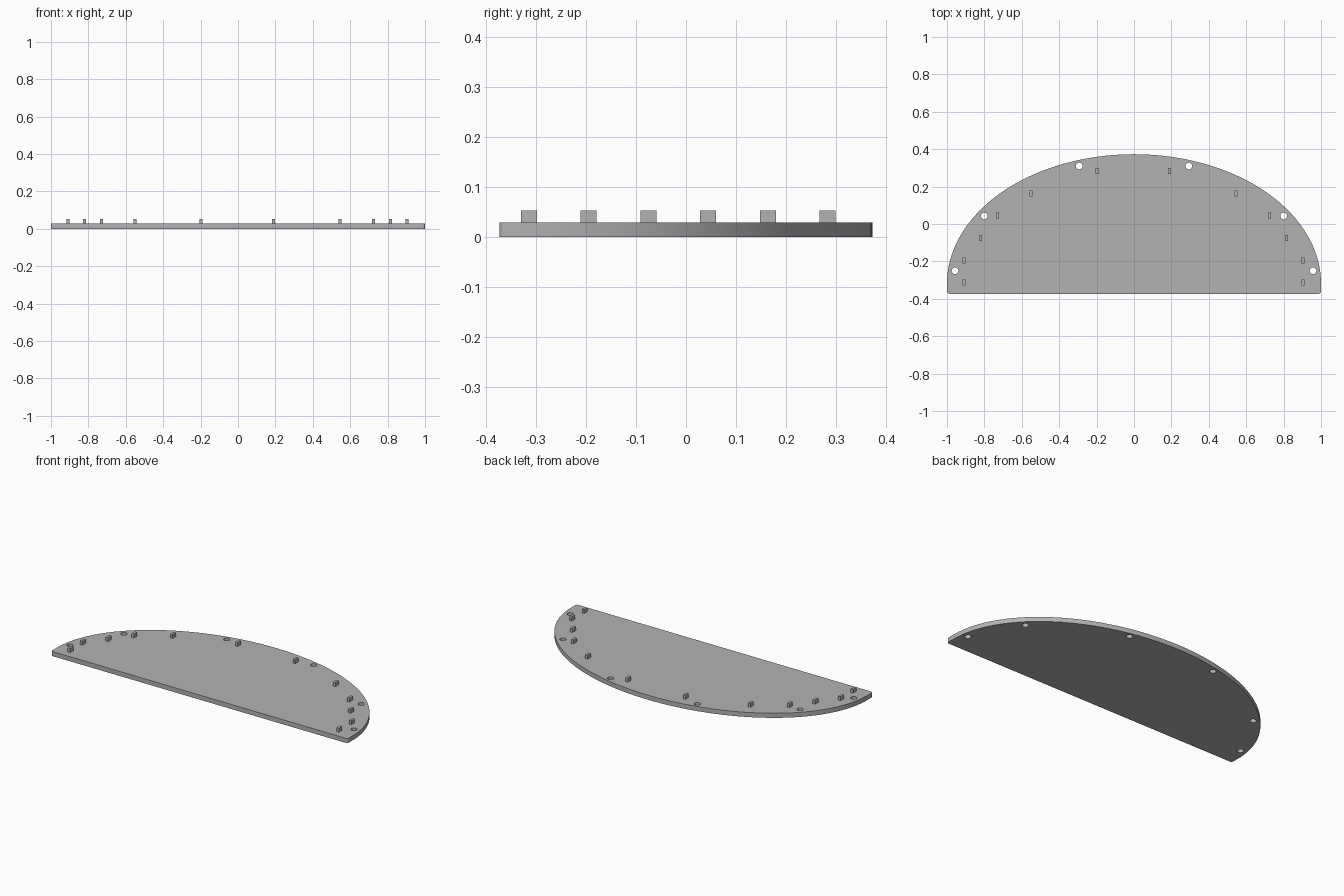
import bpy
import bmesh
from math import sin, cos, pi

default = bpy.data.objects.get("Cube")
if default:
    bpy.data.objects.remove(default, do_unlink=True)

THICK = 0.028
HALF_DEPTH = 0.373
ARC_Y = -0.32          # where the straight sides meet the elliptical arc
CORNER = 0.012

grey = bpy.data.materials.new("plain_grey")
grey.use_nodes = True
grey.diffuse_color = (0.45, 0.45, 0.45, 1)
grey.node_tree.nodes["Principled BSDF"].inputs["Base Color"].default_value = (0.45, 0.45, 0.45, 1)


def make_object(name, bm):
    bmesh.ops.recalc_face_normals(bm, faces=bm.faces)
    mesh = bpy.data.meshes.new(name)
    bm.to_mesh(mesh)
    bm.free()
    mesh.materials.append(grey)
    obj = bpy.data.objects.new(name, mesh)
    bpy.context.collection.objects.link(obj)
    return obj


def arc(cx, cy, rx, ry, start, end, steps):
    angles = [start + (end - start) * i / steps for i in range(steps + 1)]
    return [(cx + rx * cos(a), cy + ry * sin(a)) for a in angles]


# Half-oval plate with slightly rounded front corners
outline = arc(0, ARC_Y, 1, HALF_DEPTH - ARC_Y, 0, pi, 96)
for side, start in ((-1, pi), (1, 1.5 * pi)):
    outline += arc(side * (1 - CORNER), CORNER - HALF_DEPTH, CORNER, CORNER,
                   start, start + pi / 2, 5)
bm = bmesh.new()
base = bm.faces.new([bm.verts.new((x, y, 0)) for x, y in outline])
grown = bmesh.ops.extrude_face_region(bm, geom=[base], use_keep_orig=True)
top = [v for v in grown["geom"] if isinstance(v, bmesh.types.BMVert)]
bmesh.ops.translate(bm, verts=top, vec=(0, 0, THICK))
plate = make_object("plate", bm)

# Screw holes drilled through the rim
bm = bmesh.new()
for x, y in ((0.293, 0.31), (0.80, 0.043), (0.957, -0.25)):
    for side in (-1, 1):
        made = bmesh.ops.create_cone(bm, cap_ends=True, segments=32, radius1=0.018,
                                     radius2=0.018, depth=0.2)
        bmesh.ops.translate(bm, verts=made["verts"], vec=(side * x, y, 0))
drill = make_object("hole_cutter", bm)
drill.hide_render = True
drill.hide_viewport = True
cut = plate.modifiers.new("screw_holes", "BOOLEAN")
cut.operation = "DIFFERENCE"
cut.solver = "EXACT"
cut.object = drill

bpy.ops.object.select_all(action="DESELECT")
plate.select_set(True)
bpy.context.view_layer.objects.active = plate
bpy.ops.object.modifier_apply(modifier=cut.name)
bpy.data.objects.remove(drill, do_unlink=True)
bpy.ops.object.shade_smooth_by_angle()

# Small locating pegs, evenly stepped in depth and following the curve
PEG = (0.016, 0.032, 0.024)
for i, x in enumerate((0.194, 0.549, 0.728, 0.818, 0.907, 0.907)):
    for side, label in ((-1, "right"), (1, "left")):
        bm = bmesh.new()
        bmesh.ops.create_cube(bm, size=1)
        bmesh.ops.scale(bm, verts=bm.verts, vec=PEG)
        bmesh.ops.translate(bm, verts=bm.verts, vec=(
            side * x - 0.003, 0.283 - 0.1194 * i, THICK + PEG[2] / 2))
        make_object(f"peg_{label}_{i + 1}", bm)
